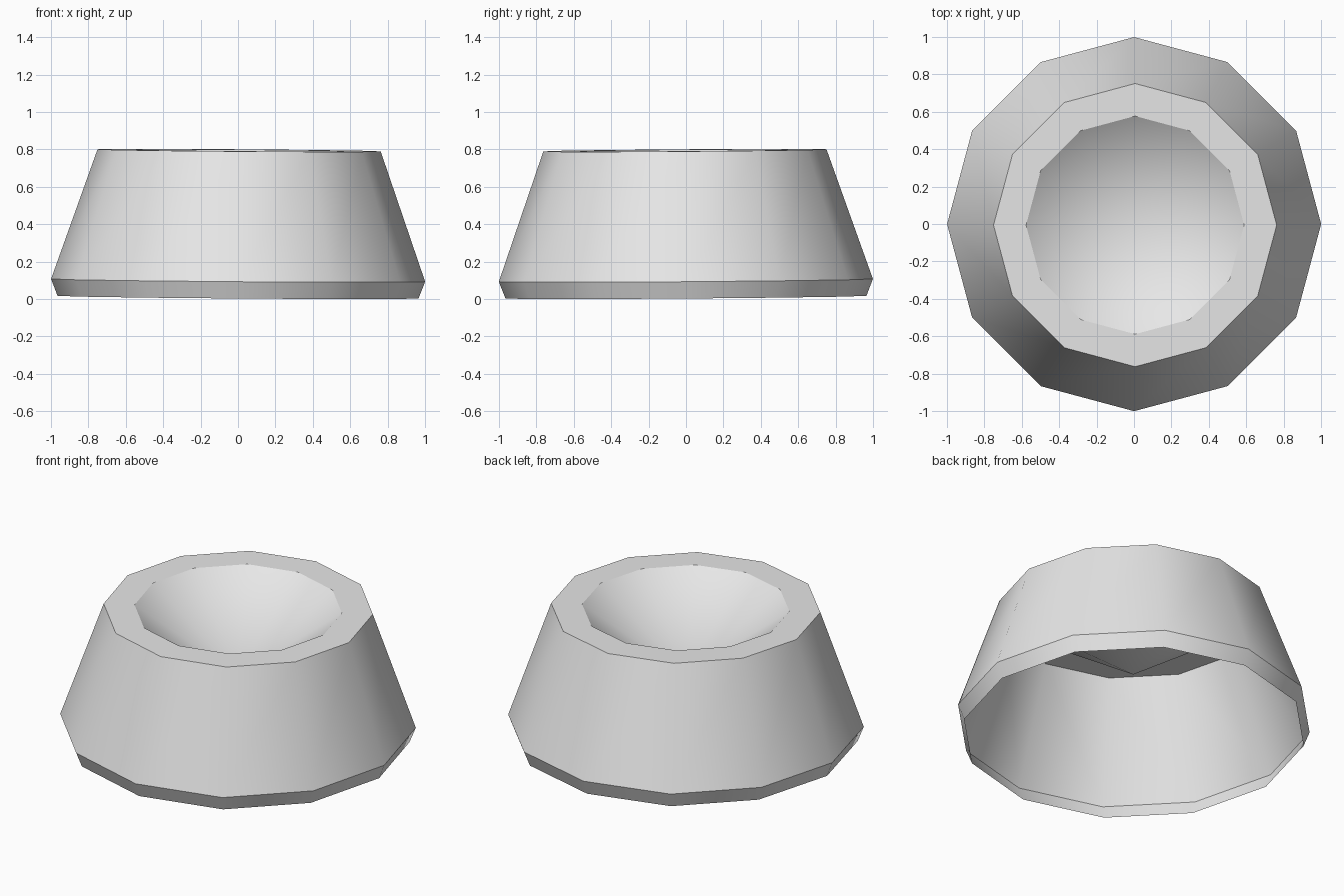
import bpy, bmesh, math
from mathutils import Matrix

cube = bpy.data.objects.get("Cube")
if cube:
    bpy.data.objects.remove(cube, do_unlink=True)

# Single flat grey
grey = bpy.data.materials.new("light_grey")
grey.use_nodes = True
colour = (0.8, 0.8, 0.8, 1)
grey.diffuse_color = colour
grey.node_tree.nodes["Principled BSDF"].inputs["Base Color"].default_value = colour

SIDES = 12
# Open shell profile (radius, height): foot, shoulder, outer rim, inner rim
PROFILE = [(0.965, 0.0), (1.0, 0.09), (0.757, 0.785), (0.583, 0.785)]
APEX_HEIGHT = 0.375
TILT = 0.0075


def ring(bm, radius, height):
    angles = [2 * math.pi * i / SIDES for i in range(SIDES)]
    return [bm.verts.new((radius * math.cos(a), radius * math.sin(a), height)) for a in angles]


bm = bmesh.new()
rings = [ring(bm, r, z) for r, z in PROFILE]

# Walls and flat rim
for low, high in zip(rings, rings[1:]):
    for i in range(SIDES):
        j = (i + 1) % SIDES
        bm.faces.new((low[i], low[j], high[j], high[i]))

# Conical hollow
apex = bm.verts.new((0, 0, APEX_HEIGHT))
for i in range(SIDES):
    bm.faces.new((rings[-1][i], rings[-1][(i + 1) % SIDES], apex))

# Slight lean towards the front left, then rest on the ground
lean = Matrix.Rotation(TILT, 4, "X") @ Matrix.Rotation(TILT, 4, "Y")
bmesh.ops.transform(bm, matrix=lean, verts=bm.verts)
lowest = min(v.co.z for v in bm.verts)
bmesh.ops.translate(bm, vec=(0, 0, -lowest), verts=bm.verts)

mesh = bpy.data.meshes.new("hollow_cone_base")
bm.to_mesh(mesh)
bm.free()
mesh.materials.append(grey)
base = bpy.data.objects.new("hollow_cone_base", mesh)
bpy.context.collection.objects.link(base)

# Smooth around each band, crisp between bands
bpy.ops.object.select_all(action="DESELECT")
base.select_set(True)
bpy.context.view_layer.objects.active = base
bpy.ops.object.shade_smooth_by_angle(angle=math.radians(35))
